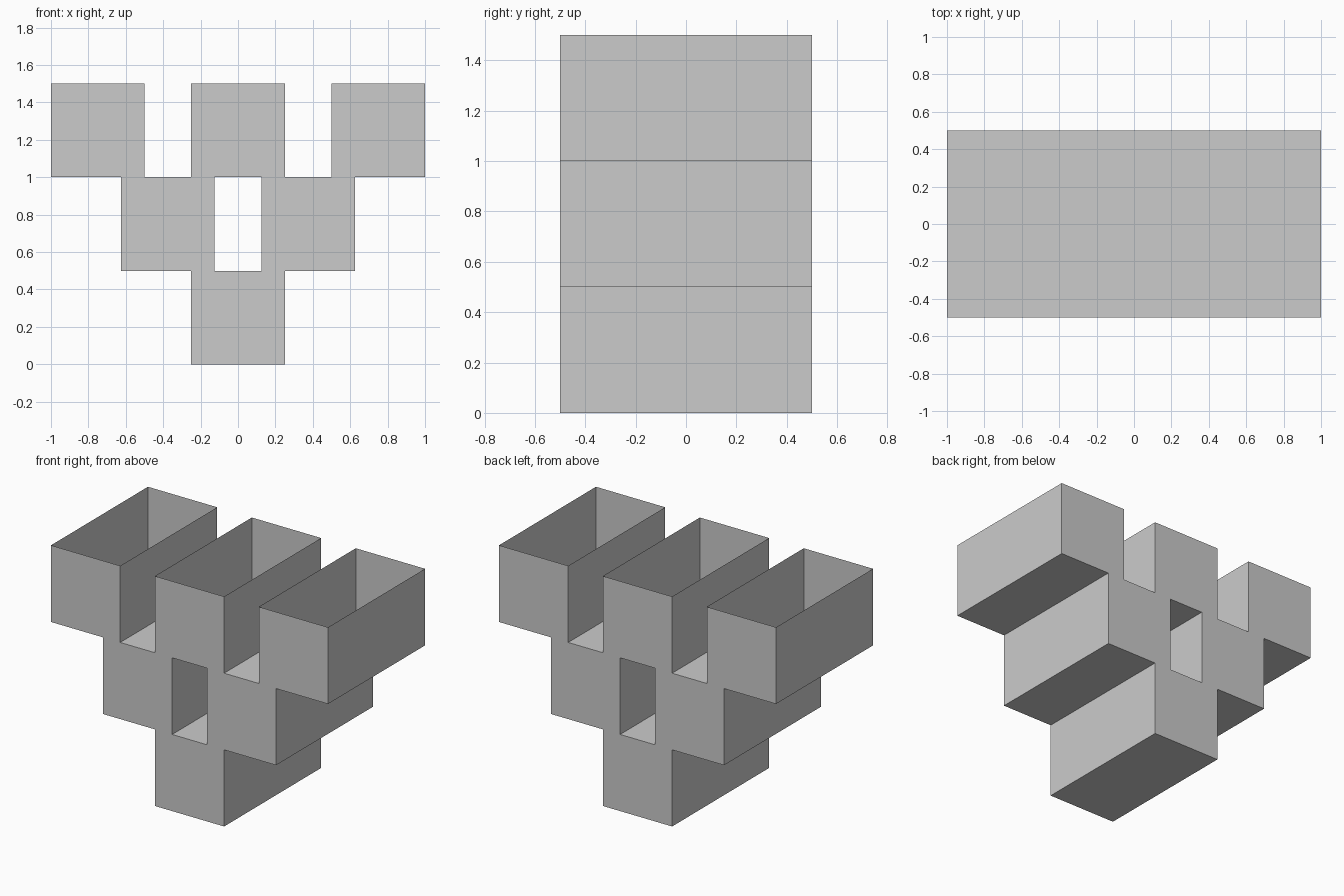
import bpy

if "Cube" in bpy.data.objects:
    bpy.data.objects.remove(bpy.data.objects["Cube"])

W, D, H = 0.5, 1.0, 0.5   # size of every box


def make_mesh(name, verts, faces):
    mesh = bpy.data.meshes.new(name)
    mesh.from_pydata(verts, [], faces)
    mesh.update()
    obj = bpy.data.objects.new(name, mesh)
    bpy.context.collection.objects.link(obj)
    return obj


def open_box(name, x, z):
    """Thin-walled box without a top face, x is its centre, z its floor."""
    x0, x1, y0, y1 = x - W / 2, x + W / 2, -D / 2, D / 2
    verts = [(px, py, pz) for pz in (z, z + H)
             for px, py in ((x0, y0), (x1, y0), (x1, y1), (x0, y1))]
    sides = [(i, (i + 1) % 4, (i + 1) % 4 + 4, i + 4) for i in range(4)]
    return make_mesh(name, verts, [(3, 2, 1, 0)] + sides)


def ledge(name, x0, x1, z):
    """Upward-facing strip closing the exposed top of a lower box."""
    y = D / 2
    return make_mesh(name, [(x0, -y, z), (x1, -y, z), (x1, y, z), (x0, y, z)],
                     [(0, 1, 2, 3)])


# Base box and central column top
open_box("base_box", 0, 0)
open_box("top_box_middle", 0, 2 * H)

# Mirrored middle and upper boxes, with the ledges between the upper ones
for side, s in (("left", -1), ("right", 1)):
    open_box("middle_box_" + side, s * 0.375, H)
    open_box("top_box_" + side, s * 0.75, 2 * H)
    a, b = sorted((s * 0.25, s * 0.5))
    ledge("ledge_" + side, a, b, 2 * H)

# Floor of the window between the middle boxes
ledge("window_sill", -0.125, 0.125, H)
